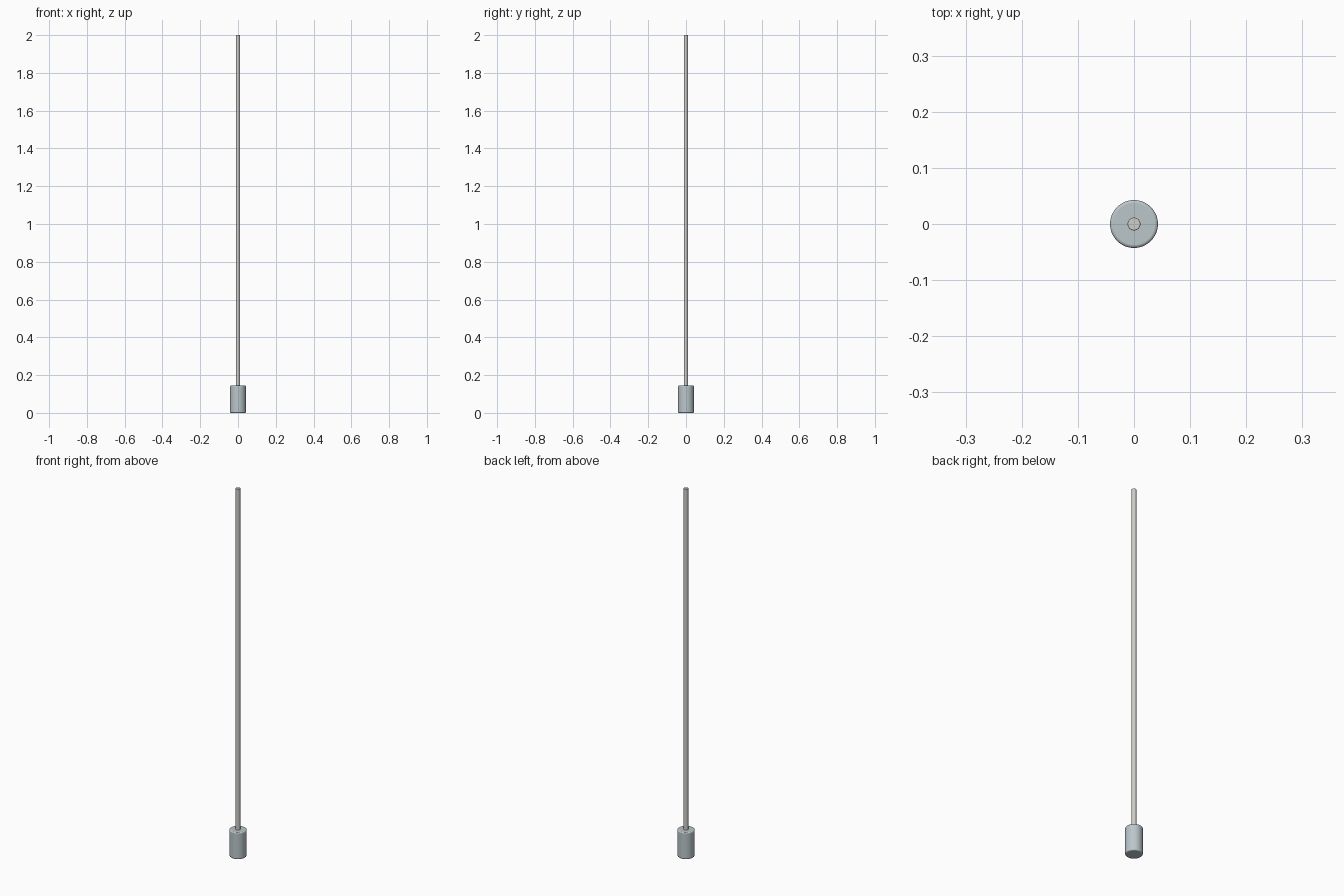
import bpy, math

if "Cube" in bpy.data.objects:
    bpy.data.objects.remove(bpy.data.objects["Cube"])


def rod(name, radius, z0, z1, bevel, sides, color):
    """Upright cylinder with softly rounded rims."""
    bpy.ops.mesh.primitive_cylinder_add(vertices=sides, radius=radius, depth=z1 - z0,
                                        location=(0, 0, (z0 + z1) / 2))
    ob = bpy.context.object
    ob.name = name
    mod = ob.modifiers.new("rim", "BEVEL")
    mod.width = bevel
    mod.segments = 3
    mod.limit_method = "ANGLE"
    mod.angle_limit = math.radians(40)
    bpy.ops.object.shade_smooth_by_angle(angle=math.radians(40))
    mat = bpy.data.materials.new(name + "_material")
    mat.diffuse_color = color
    mat.use_nodes = True
    mat.node_tree.nodes["Principled BSDF"].inputs["Base Color"].default_value = mat.diffuse_color
    ob.data.materials.append(mat)
    return ob


# Weighted handle or base
rod("base", 0.0427, 0.0, 0.145, 0.005, 48, (0.50, 0.57, 0.60, 1))
# Long thin shaft, seated slightly inside the base
rod("shaft", 0.0115, 0.13, 2.0, 0.0015, 32, (0.62, 0.61, 0.58, 1))
